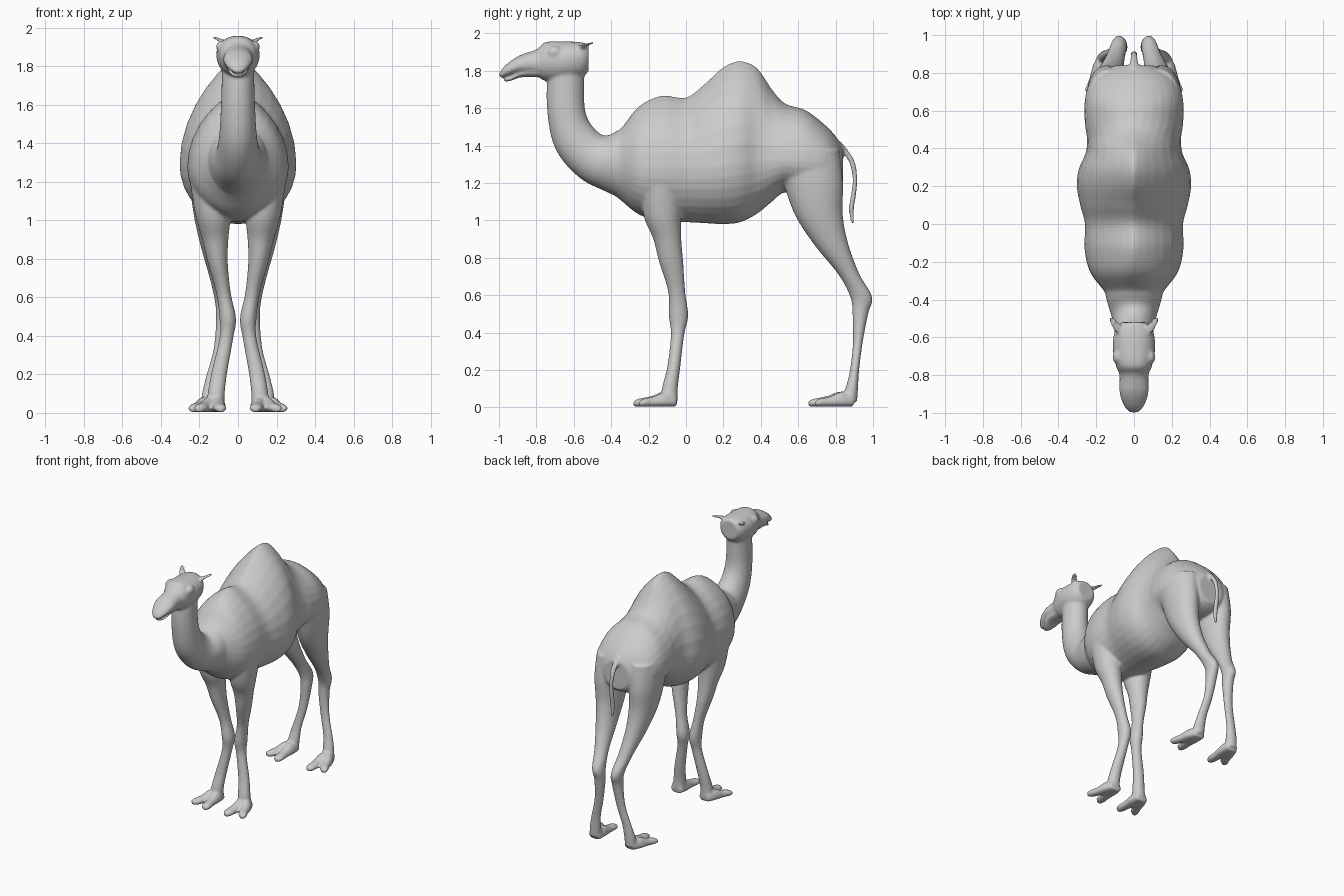
import bpy, bmesh
from math import sin, cos, pi, radians

bm = bmesh.new()


def spline(rows, steps=6):
    """Catmull-Rom interpolation of section rows."""
    out = []
    for i in range(len(rows) - 1):
        quad = (rows[max(i - 1, 0)], rows[i], rows[i + 1], rows[min(i + 2, len(rows) - 1)])
        for s in range(steps):
            t = s / steps
            out.append([0.5 * (2 * b + (c - a) * t + (2 * a - 5 * b + 4 * c - d) * t * t
                               + (3 * b - a - 3 * c + d) * t ** 3) for a, b, c, d in zip(*quad)])
    return out + [list(rows[-1])]


def tube(rows, n=32):
    """Loft rows of (x, y, z, half width, up radius, down radius, tilt degrees, top sharpness)."""
    rings = []
    for x, y, z, w, up, down, tilt, p in spline(rows):
        ring = []
        for k in range(n):
            t = 2 * pi * k / n
            c, s = cos(t), sin(t)
            e = p if s > 0 else 1
            dx = max(w, .002) * abs(c) ** e * (1 if c > 0 else -1)
            dv = s * max(up if s > 0 else down, .002)
            a = radians(tilt)
            ring.append(bm.verts.new((x + dx, y + dv * cos(a), z + dv * sin(a))))
        rings.append(ring)
    for a, b in zip(rings, rings[1:]):
        for k in range(n):
            bm.faces.new((a[k], a[(k + 1) % n], b[(k + 1) % n], b[k]))
    bm.faces.new(rings[0])
    bm.faces.new(rings[-1])


def barrel(rows):
    """Rows of (y, top, middle, bottom, half width, top sharpness)."""
    tube([(0, y, m, w, t - m, m - b, 90, p) for y, t, m, b, w, p in rows])


def limb(rows, side=1):
    """Rows of (x, y, z, half width, half depth)."""
    tube([(side * x, y, z, w, d, d, 0, 1) for x, y, z, w, d in rows])


def toe(x0, y0, x1, y1, side):
    shape = ((0, .042, .05), (.3, .044, .06), (.6, .035, .035), (.88, .034, .022), (1, .018, .008))
    tube([(side * (x0 + (x1 - x0) * t), y0 + (y1 - y0) * t, .025, w, h, .022, 90, 1)
          for t, w, h in shape])


# torso with shoulder rise, hump and rump
barrel([(-.40, 1.44, 1.30, 1.15, .12, 1), (-.34, 1.50, 1.30, 1.10, .17, 1),
        (-.25, 1.61, 1.28, 1.03, .235, 1.2), (-.13, 1.667, 1.28, .995, .262, 1.5),
        (0, 1.657, 1.28, .99, .26, 1.5), (.10, 1.73, 1.28, .985, .285, 1.5),
        (.20, 1.82, 1.29, .98, .303, 1.7), (.29, 1.852, 1.30, .99, .293, 1.7),
        (.38, 1.815, 1.31, 1.035, .255, 1.6), (.46, 1.70, 1.32, 1.10, .25, 1.4),
        (.53, 1.625, 1.32, 1.15, .26, 1.1), (.64, 1.588, 1.32, 1.12, .262, 1),
        (.74, 1.513, 1.30, 1.12, .24, 1), (.80, 1.45, 1.28, 1.14, .19, 1),
        (.84, 1.39, 1.28, 1.17, .10, 1)])

# curved neck
tube([(0, y, z, w, r, r, a, 1) for y, z, w, r, a in (
    (-.635, 1.86, .085, .095, 0), (-.645, 1.70, .085, .10, 0), (-.637, 1.56, .09, .102, 8),
    (-.595, 1.435, .098, .117, 35), (-.50, 1.34, .115, .132, 59),
    (-.38, 1.32, .15, .175, 77), (-.20, 1.29, .18, .24, 90))])

# head and lower jaw
barrel([(-.998, 1.79, 1.775, 1.762, .022, 1), (-.96, 1.834, 1.80, 1.768, .055, 1),
        (-.89, 1.882, 1.83, 1.782, .077, 1), (-.80, 1.914, 1.84, 1.77, .077, 1),
        (-.75, 1.953, 1.86, 1.745, .096, .9), (-.65, 1.957, 1.86, 1.74, .113, .9),
        (-.56, 1.952, 1.87, 1.76, .10, .9), (-.52, 1.94, 1.87, 1.80, .07, 1)])
barrel([(-.975, 1.753, 1.748, 1.742, .02, 1), (-.94, 1.765, 1.755, 1.745, .042, 1),
        (-.88, 1.80, 1.785, 1.765, .058, 1), (-.78, 1.82, 1.79, 1.765, .06, 1)])

# tail
limb([(0, .80, 1.42, .03, .03), (0, .845, 1.375, .025, .02), (0, .888, 1.31, .018, .016),
      (0, .903, 1.22, .016, .013), (0, .895, 1.13, .018, .014), (0, .884, 1.06, .018, .014),
      (0, .892, .98, .008, .008)])

for side in (1, -1):
    # front leg and its two toes
    limb([(.15, -.13, 1.20, .10, .12), (.13, -.125, 1.02, .09, .10), (.118, -.10, .90, .068, .075),
          (.105, -.08, .78, .052, .065), (.075, -.05, .62, .038, .046), (.053, -.04, .49, .043, .052),
          (.060, -.045, .39, .036, .036), (.095, -.065, .22, .041, .035),
          (.112, -.085, .11, .044, .042), (.118, -.09, .03, .048, .045)], side)
    toe(.115, -.05, .09, -.28, side)
    toe(.12, -.05, .205, -.25, side)
    # hind leg and its two toes
    limb([(.13, .64, 1.38, .12, .18), (.145, .68, 1.20, .105, .16), (.14, .71, 1.03, .09, .128),
          (.125, .777, .87, .07, .092), (.10, .872, .71, .05, .057), (.08, .937, .59, .042, .059),
          (.075, .932, .50, .039, .042), (.092, .918, .34, .034, .026),
          (.13, .90, .19, .036, .025), (.145, .886, .10, .042, .034), (.15, .875, .03, .045, .04)], side)
    toe(.145, .895, .135, .655, side)
    toe(.15, .895, .235, .69, side)
    # ear
    limb([(.06, -.575, 1.915, .025, .025), (.09, -.545, 1.935, .024, .026),
          (.112, -.515, 1.945, .018, .022), (.126, -.495, 1.955, .006, .006)], side)
    # brow over the eye
    limb([(.088, -.70, 1.93, .012, .02), (.092, -.705, 1.90, .022, .035),
          (.088, -.70, 1.86, .012, .02)], side)

bmesh.ops.recalc_face_normals(bm, faces=bm.faces)
mesh = bpy.data.meshes.new("camel_body")
bm.to_mesh(mesh)
bm.free()
body = bpy.data.objects.new("camel_body", mesh)
bpy.context.collection.objects.link(body)
bpy.context.view_layer.objects.active = body
body.select_set(True)

# fuse the parts into one skin and soften the joins
fuse = body.modifiers.new("fuse", 'REMESH')
fuse.mode = 'VOXEL'
fuse.voxel_size = .008
fuse.use_smooth_shade = True
soft = body.modifiers.new("soften", 'SMOOTH')
soft.factor = .5
soft.iterations = 8
for name in ("fuse", "soften"):
    bpy.ops.object.modifier_apply(modifier=name)
bpy.ops.object.shade_smooth()
